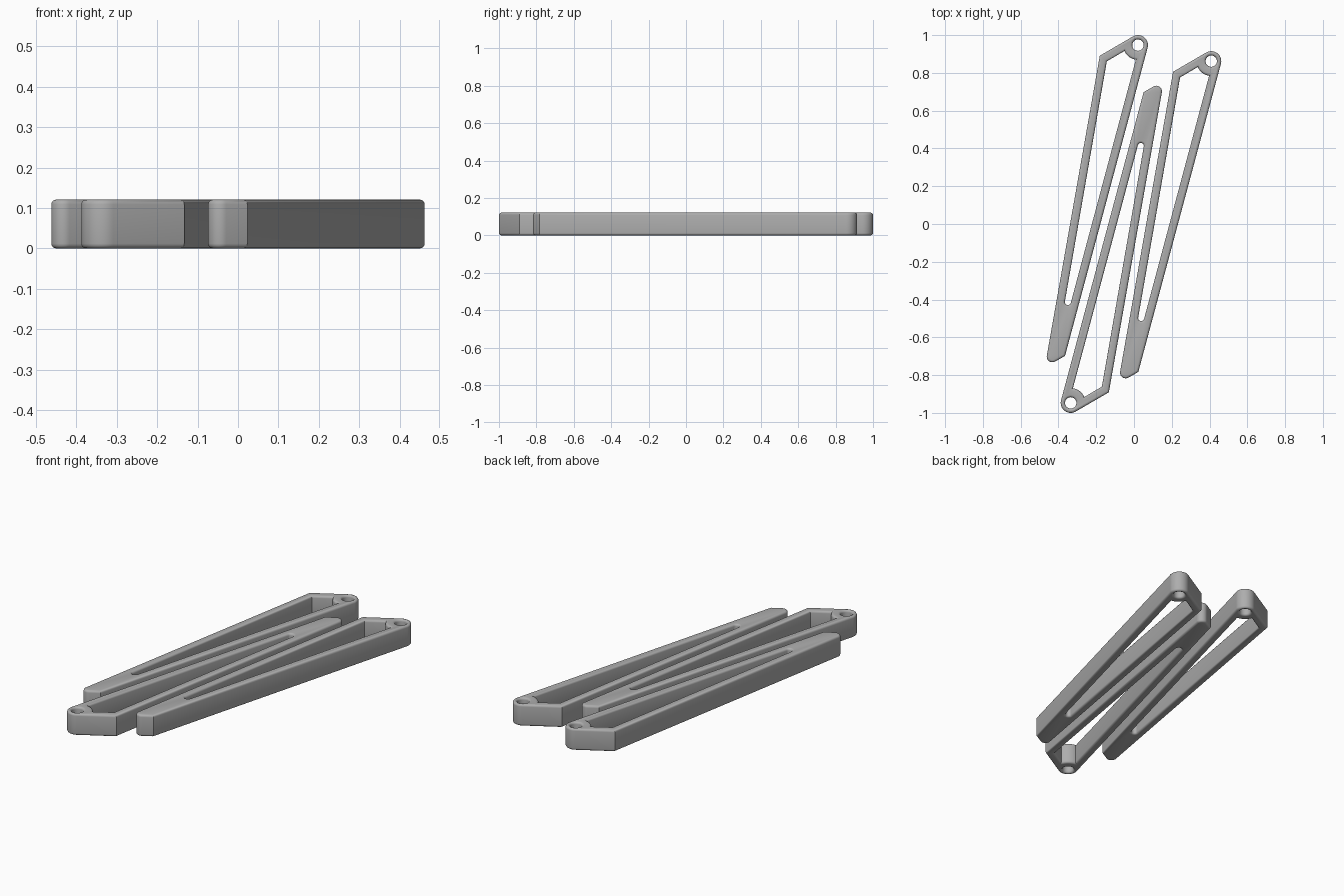
import bpy
from math import cos, sin, radians

if "Cube" in bpy.data.objects:
    bpy.data.objects.remove(bpy.data.objects["Cube"])

HEIGHT, ROUND = 0.121, 0.012   # thickness and rim rounding
EYE, BOSS, HOLE = 0.053, 0.078, 0.030

metal = bpy.data.materials.new("light_grey")
metal.diffuse_color = (0.42, 0.42, 0.42, 1)
metal.use_nodes = True
metal.node_tree.nodes["Principled BSDF"].inputs["Base Color"].default_value = metal.diffuse_color


def arc(cx, cy, r, a0, a1, n):
    """Points on an arc, angles in degrees, both ends included."""
    return [(cx + r * cos(radians(a0 + (a1 - a0) * i / n)),
             cy + r * sin(radians(a0 + (a1 - a0) * i / n))) for i in range(n + 1)]


# Outline of one arm, with the pivot hole at the origin
outline = (arc(0, 0, EYE, -15, 120, 20)            # rounded eye
           + [(-0.202, -0.056)]                    # shoulder corner
           + arc(-0.453, -1.649, 0.03, 170, 300, 14)  # rounded foot
           + [(-0.386, -1.645)])                   # heel corner

# Long tapering window, cut back around the pivot boss
window = ([(-0.165, -0.086)]
          + arc(-0.371, -1.36, 0.016, 170, 345, 12)
          + arc(0, 0, BOSS, 261.6, 203.4, 10))

pivot = arc(0, 0, HOLE, 0, 348.75, 31)


def arm(name, x, y, turn):
    """Extruded arm with rounded rims."""
    curve = bpy.data.curves.new(name + "_profile", 'CURVE')
    curve.dimensions = '2D'
    curve.fill_mode = 'BOTH'
    curve.extrude = HEIGHT / 2 - ROUND
    curve.bevel_depth = ROUND
    curve.bevel_resolution = 3
    curve.offset = -ROUND
    for loop in (outline, window, pivot):
        spline = curve.splines.new('POLY')
        spline.points.add(len(loop) - 1)
        for p, (px, py) in zip(spline.points, loop):
            p.co = (px, py, 0, 1)
        spline.use_cyclic_u = True
    helper = bpy.data.objects.new(name + "_profile", curve)
    bpy.context.collection.objects.link(helper)
    bpy.context.view_layer.update()
    deps = bpy.context.evaluated_depsgraph_get()
    mesh = bpy.data.meshes.new_from_object(helper.evaluated_get(deps))
    bpy.data.objects.remove(helper)

    ob = bpy.data.objects.new(name, mesh)
    bpy.context.collection.objects.link(ob)
    mesh.materials.clear()
    mesh.materials.append(metal)
    ob.location = (x, y, HEIGHT / 2)
    ob.rotation_euler.z = radians(turn)

    # Join the caps to the rims, then smooth
    bpy.ops.object.select_all(action='DESELECT')
    ob.select_set(True)
    bpy.context.view_layer.objects.active = ob
    bpy.ops.object.mode_set(mode='EDIT')
    bpy.ops.mesh.select_all(action='SELECT')
    bpy.ops.mesh.remove_doubles(threshold=0.0002)
    bpy.ops.mesh.normals_make_consistent(inside=False)
    bpy.ops.object.mode_set(mode='OBJECT')
    bpy.ops.object.shade_smooth_by_angle(angle=radians(30))


arm("left_arm", 0.021, 0.947, 0)
arm("middle_arm", -0.335, -0.947, 180)
arm("right_arm", 0.409, 0.862, 0)
